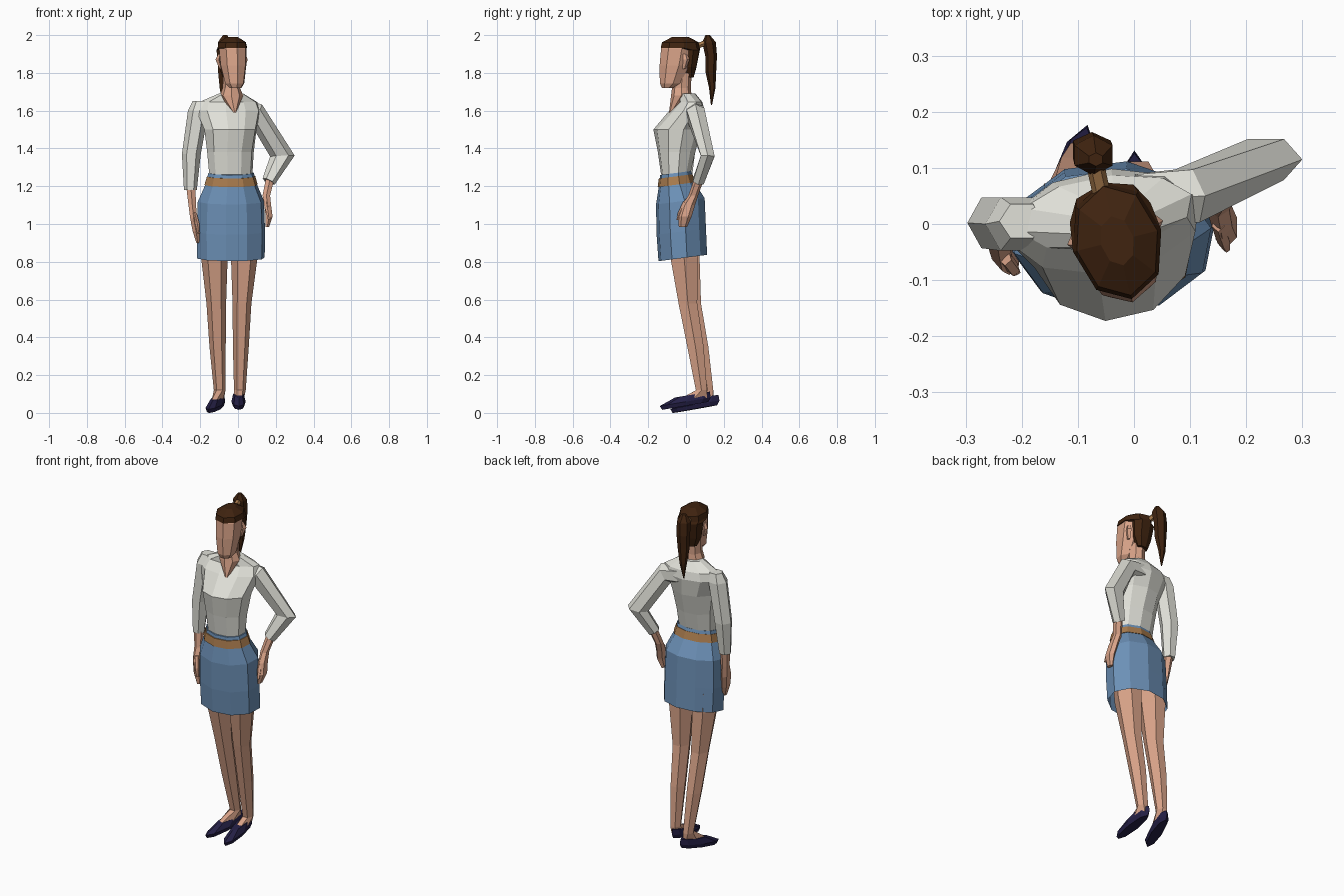
import bpy, bmesh
from math import sin, cos, pi, radians
from mathutils import Vector, Matrix


def material(name, *rgb):
    m = bpy.data.materials.new(name)
    m.diffuse_color = (*rgb, 1)
    return m


SKIN = material("skin", 0.70, 0.37, 0.25)
SHIRT = material("off_white", 0.75, 0.75, 0.69)
SKIRT = material("denim_blue", 0.15, 0.28, 0.47)
TAN = material("tan", 0.40, 0.20, 0.075)
HAIR = material("dark_brown", 0.05, 0.017, 0.005)
SHOE = material("navy", 0.018, 0.014, 0.06)


def loft(name, mat, rows, n=8, rot=0, tilt=0, at=(0, 0), spin=0, along=False, caps=(True, True)):
    """Skin rings (x, y, z, rx, ry, turn); rings are level, or square to the path if along."""
    bm = bmesh.new()
    rings = []
    pts = [Vector(r[:3]) for r in rows]
    for k, row in enumerate(rows):
        rx, ry = row[3:5]
        turn = radians(row[5]) if len(row) > 5 else 0
        u, v = Vector((cos(turn), sin(turn), 0)), Vector((-sin(turn), cos(turn), tilt))
        if along:
            t = Vector()
            if k > 0:
                t += (pts[k] - pts[k - 1]).normalized()
            if k < len(pts) - 1:
                t += (pts[k + 1] - pts[k]).normalized()
            t.normalize()
            v = Vector((0, 1, 0))
            v = (v - t * t.dot(v)).normalized()
            u = v.cross(t)
        angles = [2 * pi * i / n - pi / 2 + radians(rot) for i in range(n)]
        rings.append([bm.verts.new(pts[k] + u * rx * cos(a) + v * ry * sin(a)) for a in angles])
    for a, b in zip(rings, rings[1:]):
        for i in range(n):
            j = (i + 1) % n
            bm.faces.new((a[i], a[j], b[j], b[i]))
    if caps[0]:
        bm.faces.new(rings[0])
    if caps[1]:
        bm.faces.new(rings[-1])
    bm.transform(Matrix.Translation((*at, 0)) @ Matrix.Rotation(radians(spin), 4, 'Z'))
    bmesh.ops.recalc_face_normals(bm, faces=bm.faces)
    me = bpy.data.meshes.new(name)
    bm.to_mesh(me)
    bm.free()
    me.materials.append(mat)
    ob = bpy.data.objects.new(name, me)
    bpy.context.collection.objects.link(ob)
    return ob


# Shirt body, twisted towards the shoulders
loft("shirt", SHIRT, [
    (-.038, -.055, 1.262, .116, .078), (-.04, -.05, 1.38, .125, .1),
    (-.04, -.045, 1.50, .142, .128, 4), (-.052, .005, 1.60, .175, .092, 8),
    (-.052, .02, 1.645, .16, .065, 8), (-.037, .0, 1.69, .068, .05, 8)], n=10, rot=-8)

# Sleeves
loft("straight_sleeve", SHIRT, [
    (-.20, .005, 1.652, .04, .035), (-.21, 0, 1.60, .055, .055),
    (-.247, .002, 1.37, .05, .052), (-.252, -.008, 1.18, .034, .036)], n=6, rot=30)
loft("bent_sleeve", SHIRT, [
    (.0, .045, 1.60, .06, .05), (.095, .05, 1.585, .058, .055),
    (.235, .115, 1.36, .065, .042), (.162, .065, 1.225, .036, .034)], n=6, rot=30, along=True)

# Forearms with hands, and thumbs
loft("straight_hand", SKIN, [
    (-.25, -.01, 1.20, .028, .028), (-.242, -.022, 1.10, .023, .026),
    (-.235, -.042, 1.03, .021, .042), (-.222, -.055, .96, .02, .036),
    (-.213, -.06, .90, .009, .018)], n=6)
loft("hip_hand", SKIN, [
    (.17, .07, 1.24, .026, .026), (.15, .038, 1.15, .023, .026),
    (.157, .012, 1.10, .021, .036), (.165, -.006, 1.04, .021, .036),
    (.155, -.016, .985, .011, .022)], n=6)
loft("straight_thumb", SKIN, [(-.23, -.06, 1.06, .012, .014), (-.215, -.08, 1.0, .012, .013),
                              (-.208, -.085, .95, .006, .006)], n=5)
loft("hip_thumb", SKIN, [(.15, .0, 1.12, .012, .014), (.16, -.03, 1.06, .012, .013),
                         (.165, -.045, 1.02, .006, .006)], n=5)

# Skirt (open hem) and belt
loft("skirt", SKIRT, [
    (-.038, -.017, .82, .182, .13), (-.038, -.025, .96, .184, .132),
    (-.038, -.03, 1.12, .178, .13), (-.037, -.05, 1.21, .138, .095),
    (-.037, -.055, 1.27, .122, .083)], n=10, rot=-8, tilt=.13, caps=(False, True))
loft("belt", TAN, [
    (-.037, -.051, 1.208, .143, .1), (-.037, -.055, 1.252, .13, .09)], n=10, rot=-8, tilt=.13)

# Legs down to the instep
loft("left_leg", SKIN, [
    (-.125, -.01, 1.0, .07, .085), (-.125, .0, .82, .07, .083), (-.115, .03, .58, .052, .057),
    (-.108, .075, .35, .043, .05), (-.097, .115, .12, .031, .034),
    (-.107, .08, .07, .028, .075, -16)], n=6, rot=30)
loft("right_leg", SKIN, [
    (.035, -.02, 1.0, .07, .085), (.033, -.01, .82, .07, .083), (.021, .01, .58, .05, .057),
    (.015, .05, .35, .042, .05), (.01, .082, .12, .031, .034),
    (.005, .045, .08, .028, .075, 2)], n=6, rot=30)

# Flat pointed shoes, heels raised
for name, at, spin, z in (("left_shoe", (-.12, .047), -16, .02), ("right_shoe", (.003, -.004), 1, .037)):
    loft(name, SHOE, [
        (0, 0, z, .03, .122), (0, 0, z + .022, .038, .135),
        (0, .038, z + .06, .029, .092)], n=8, tilt=.17, at=at, spin=spin)

# Neck, narrowing into the V neckline
loft("neck", SKIN, [
    (-.034, -.02, 1.80, .046, .05), (-.035, -.024, 1.72, .046, .05),
    (-.035, -.025, 1.68, .062, .054), (-.018, -.078, 1.59, .008, .012)], n=8)

# Head, ears and hair share one turned frame
frame = dict(at=(-.03, -.03), spin=14)
loft("head", SKIN, [
    (0, -.07, 1.72, .032, .03), (0, -.052, 1.745, .052, .06), (0, -.025, 1.84, .07, .088),
    (0, -.01, 1.93, .075, .095), (0, 0, 1.97, .05, .07)], n=8, **frame)
for side, name in ((-1, "left_ear"), (1, "right_ear")):
    loft(name, SKIN, [
        (side * .062, .005, 1.82, .006, .01), (side * .074, .015, 1.87, .014, .018),
        (side * .068, .01, 1.90, .006, .012)], n=4, **frame)
loft("hair", HAIR, [
    (0, .05, 1.775, .038, .022), (0, .045, 1.83, .062, .043), (0, .052, 1.92, .074, .054),
    (0, 0, 1.932, .081, .107), (0, 0, 1.962, .074, .1), (0, 0, 1.99, .03, .045)], n=8, **frame)

# Hair tie and ponytail
loft("hair_tie", TAN, [(-.058, .055, 1.94, .016, .016), (-.07, .11, 1.962, .016, .016)], n=6, along=True)
loft("ponytail", HAIR, [
    (-.068, .115, 2.0, .014, .012), (-.072, .122, 1.962, .039, .036), (-.075, .133, 1.89, .039, .031),
    (-.076, .131, 1.81, .034, .029), (-.079, .139, 1.72, .021, .017),
    (-.08, .135, 1.63, .003, .003)], n=6)
